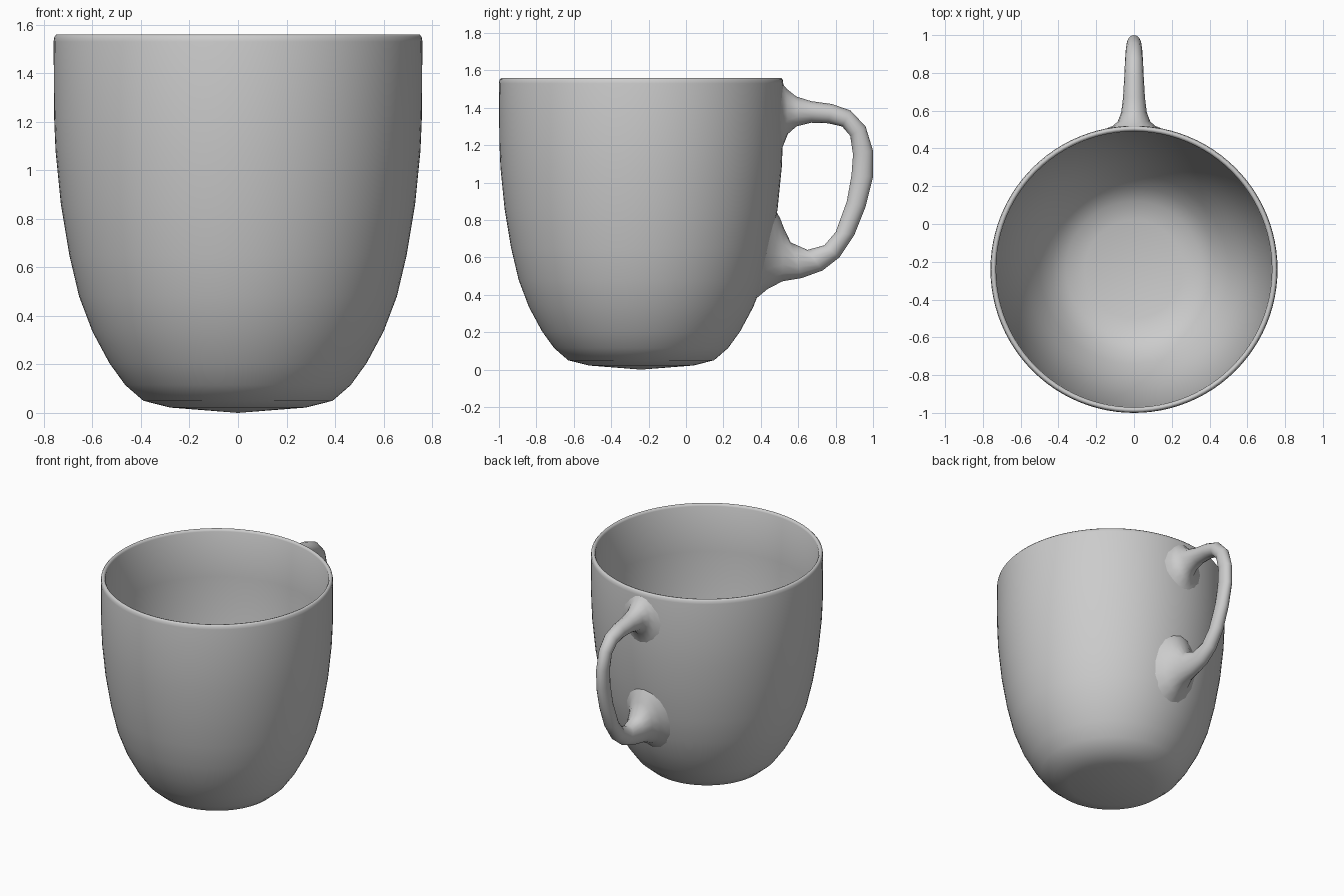
import bpy, bmesh, math
from mathutils import Vector

old = bpy.data.objects.get("Cube")
if old:
    bpy.data.objects.remove(old, do_unlink=True)

# One plain ceramic colour
glaze = bpy.data.materials.new("grey_ceramic")
glaze.use_nodes = True
GREY = (0.6, 0.6, 0.6, 1)
glaze.diffuse_color = GREY
glaze.node_tree.nodes["Principled BSDF"].inputs["Base Color"].default_value = GREY

CUP_Y = -0.24


def make_object(name, bm, angle):
    bmesh.ops.remove_doubles(bm, verts=bm.verts, dist=0.0001)
    bmesh.ops.recalc_face_normals(bm, faces=bm.faces)
    mesh = bpy.data.meshes.new(name)
    bm.to_mesh(mesh)
    bm.free()
    obj = bpy.data.objects.new(name, mesh)
    bpy.context.collection.objects.link(obj)
    mesh.materials.append(glaze)
    bpy.ops.object.select_all(action="DESELECT")
    obj.select_set(True)
    bpy.context.view_layer.objects.active = obj
    bpy.ops.object.shade_smooth_by_angle(angle=math.radians(angle))
    return obj


# Cup: outer wall, rounded rim, then inner wall, spun round the axis
profile = [(0, 0), (0.28, 0.022), (0.39, 0.05), (0.465, 0.115), (0.53, 0.205),
           (0.6, 0.335), (0.655, 0.48), (0.695, 0.65), (0.73, 0.86),
           (0.752, 1.08), (0.758, 1.22), (0.76, 1.53), (0.757, 1.55),
           (0.748, 1.56), (0.737, 1.558), (0.73, 1.545), (0.728, 1.22),
           (0.7, 0.86), (0.665, 0.65), (0.625, 0.49), (0.57, 0.35),
           (0.5, 0.225), (0.435, 0.14), (0.36, 0.085), (0.26, 0.06), (0, 0.045)]
bm = bmesh.new()
verts = [bm.verts.new((r, CUP_Y, z)) for r, z in profile]
edges = [bm.edges.new(pair) for pair in zip(verts, verts[1:])]
bmesh.ops.spin(bm, geom=verts + edges, cent=(0, CUP_Y, 0), axis=(0, 0, 1),
               angle=math.tau, steps=96)
make_object("cup_body", bm, 60)

# Handle: oval sections between outer and inner outline (y, z), with half width
sections = [((0.497, 1.555), (0.497, 1.15), 0.17),
            ((0.515, 1.53), (0.521, 1.2), 0.115),
            ((0.54, 1.5), (0.545, 1.26), 0.085),
            ((0.59, 1.46), (0.59, 1.3), 0.068),
            ((0.67, 1.435), (0.67, 1.32), 0.058),
            ((0.78, 1.42), (0.76, 1.317), 0.052),
            ((0.88, 1.385), (0.835, 1.3), 0.048),
            ((0.96, 1.3), (0.878, 1.25), 0.044),
            ((1.0, 1.17), (0.893, 1.15), 0.04),
            ((1.0, 1.03), (0.885, 1.04), 0.04),
            ((0.96, 0.87), (0.86, 0.9), 0.043),
            ((0.9, 0.72), (0.8, 0.735), 0.047),
            ((0.82, 0.6), (0.74, 0.665), 0.05),
            ((0.73, 0.53), (0.65, 0.64), 0.055),
            ((0.62, 0.49), (0.56, 0.68), 0.068),
            ((0.515, 0.472), (0.522, 0.76), 0.095),
            ((0.435, 0.43), (0.503, 0.81), 0.125),
            ((0.375, 0.38), (0.48, 0.85), 0.17)]
SIDES = 16
bm = bmesh.new()
rings = []
for outer, inner, width in sections:
    a, b = Vector((0, *outer)), Vector((0, *inner))
    ring = []
    for i in range(SIDES):
        t = math.tau * i / SIDES
        point = (a + b) / 2 + (a - b) / 2 * math.cos(t)
        point.x = width * math.sin(t)
        ring.append(bm.verts.new(point))
    rings.append(ring)
for low, high in zip(rings, rings[1:]):
    for i in range(SIDES):
        j = (i + 1) % SIDES
        bm.faces.new((low[i], low[j], high[j], high[i]))
bm.faces.new(rings[0])
bm.faces.new(rings[-1])
make_object("handle", bm, 60)
